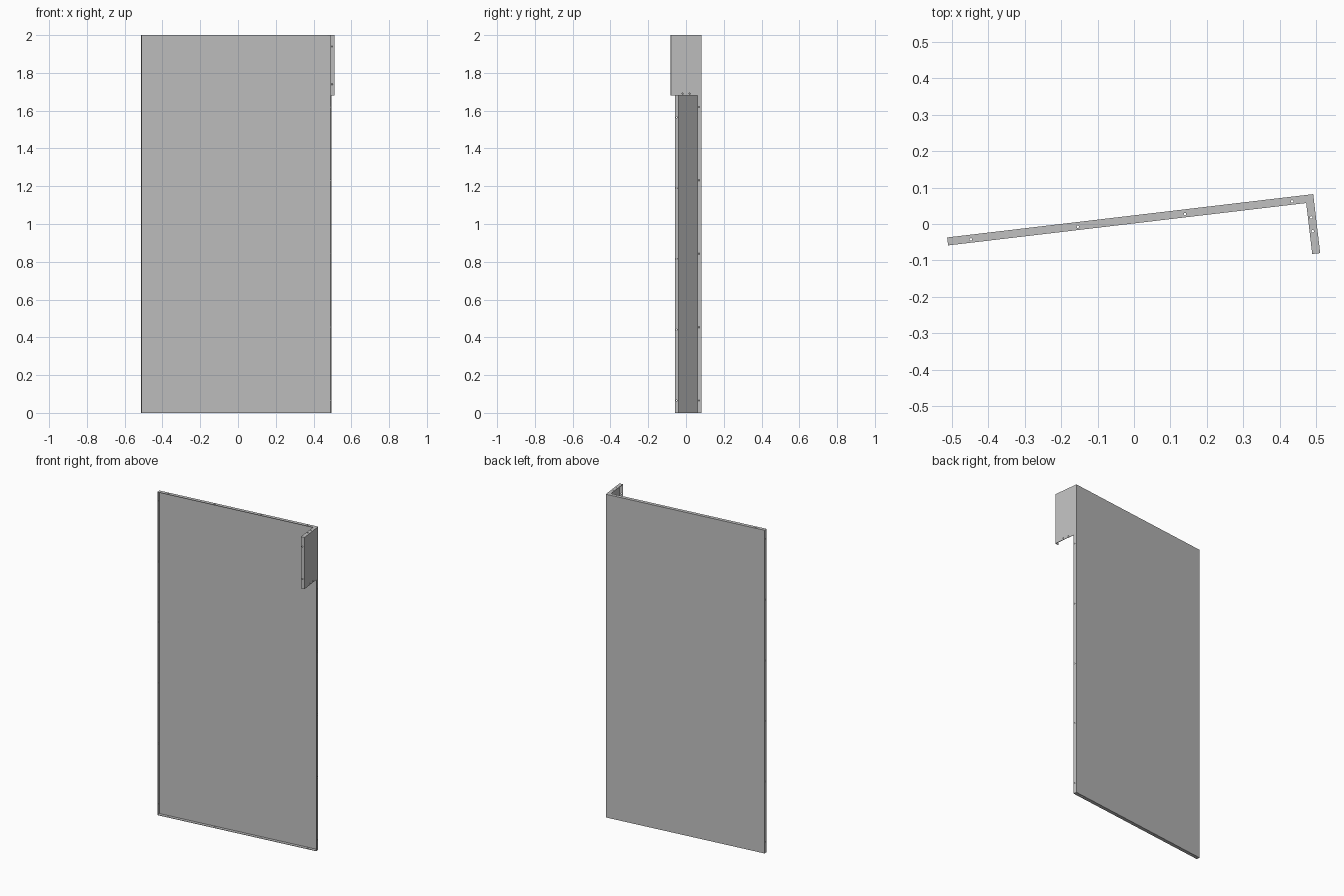
import bpy
import math
from mathutils import Matrix, Vector

cube = bpy.data.objects.get("Cube")
if cube:
    bpy.data.objects.remove(cube, do_unlink=True)

# Brushed grey sheet
grey = bpy.data.materials.new("sheet grey")
grey.use_nodes = True
colour = (0.53, 0.53, 0.53, 1)
grey.diffuse_color = colour
grey.node_tree.nodes["Principled BSDF"].inputs["Base Color"].default_value = colour

# Local frame: origin at the folded corner, u along the panel, v towards its back
FRAME = Matrix.Translation((0.492, 0.082, 0)) @ Matrix.Rotation(math.radians(6.75), 4, 'Z')
W, H = 1.012, 2.0       # panel width and height
R, RZ = 0.163, 1.68     # side return depth and lower edge
F, T = 0.022, 0.0025    # flange depth and sheet thickness
HOLE = 0.0035           # hole radius
MID = -0.013            # hole line across a flange


def spread(a, b, n):
    return [a + (b - a) * i / (n - 1) for i in range(n)]


def sheet(name, lo, hi, holes=(), axis='Z'):
    """Thin box between two corners, drilled along one axis."""
    lo, hi = Vector(lo), Vector(hi)
    bpy.ops.mesh.primitive_cube_add(size=1)
    ob = bpy.context.object
    ob.name = name
    ob.data.transform(Matrix.Translation((lo + hi) / 2) @ Matrix.Diagonal((*(hi - lo), 1)))
    ob.data.materials.append(grey)
    turn = {'X': Matrix.Rotation(math.pi / 2, 4, 'Y'),
            'Y': Matrix.Rotation(math.pi / 2, 4, 'X'),
            'Z': Matrix.Identity(4)}[axis]
    for p in holes:
        bpy.ops.mesh.primitive_cylinder_add(vertices=16, radius=HOLE, depth=0.012)
        cutter = bpy.context.object
        cutter.data.transform(Matrix.Translation(p) @ turn)
        cutter.hide_render = True
        mod = ob.modifiers.new("hole", 'BOOLEAN')
        mod.operation, mod.solver, mod.object = 'DIFFERENCE', 'EXACT', cutter
        bpy.context.view_layer.objects.active = ob
        bpy.ops.object.modifier_apply(modifier=mod.name)
        bpy.data.objects.remove(cutter, do_unlink=True)
    ob.data.transform(FRAME)
    return ob


# Main panel, a shallow tray open at the front
sheet("back_panel", (-W, -T, 0), (0, 0, H))
across = spread(-W + 0.064, -0.06, 4)
for name, z in (("top_flange", H - T), ("bottom_flange", 0)):
    sheet(name, (-W, -F, z), (0, -T, z + T),
          [(u, MID, z + T / 2) for u in across], 'Z')
sheet("far_side_flange", (-W, -F, T), (-W + T, -T, H - T),
      [(-W + T / 2, MID, z) for z in spread(0.065, 1.94, 6)], 'X')
sheet("near_side_flange", (-T, -F, T), (0, -T, RZ),
      [(-T / 2, MID, z) for z in spread(0.065, 1.62, 5)], 'X')

# Side return at the upper corner, with a flat drilled lower edge
along = (-0.063, -0.101)
sheet("return_panel", (-T, -R, RZ), (0, -T, H - T),
      [(-T / 2, v, RZ + 0.01) for v in along], 'X')
sheet("return_top_flange", (-F, -R, H - T), (0, -F, H),
      [(MID, v, H - T / 2) for v in along], 'Z')
sheet("return_end_flange", (-F, -R, RZ), (-T, -R + T, H - T),
      [(MID, -R + T / 2, z) for z in (1.74, 1.94)], 'Y')
